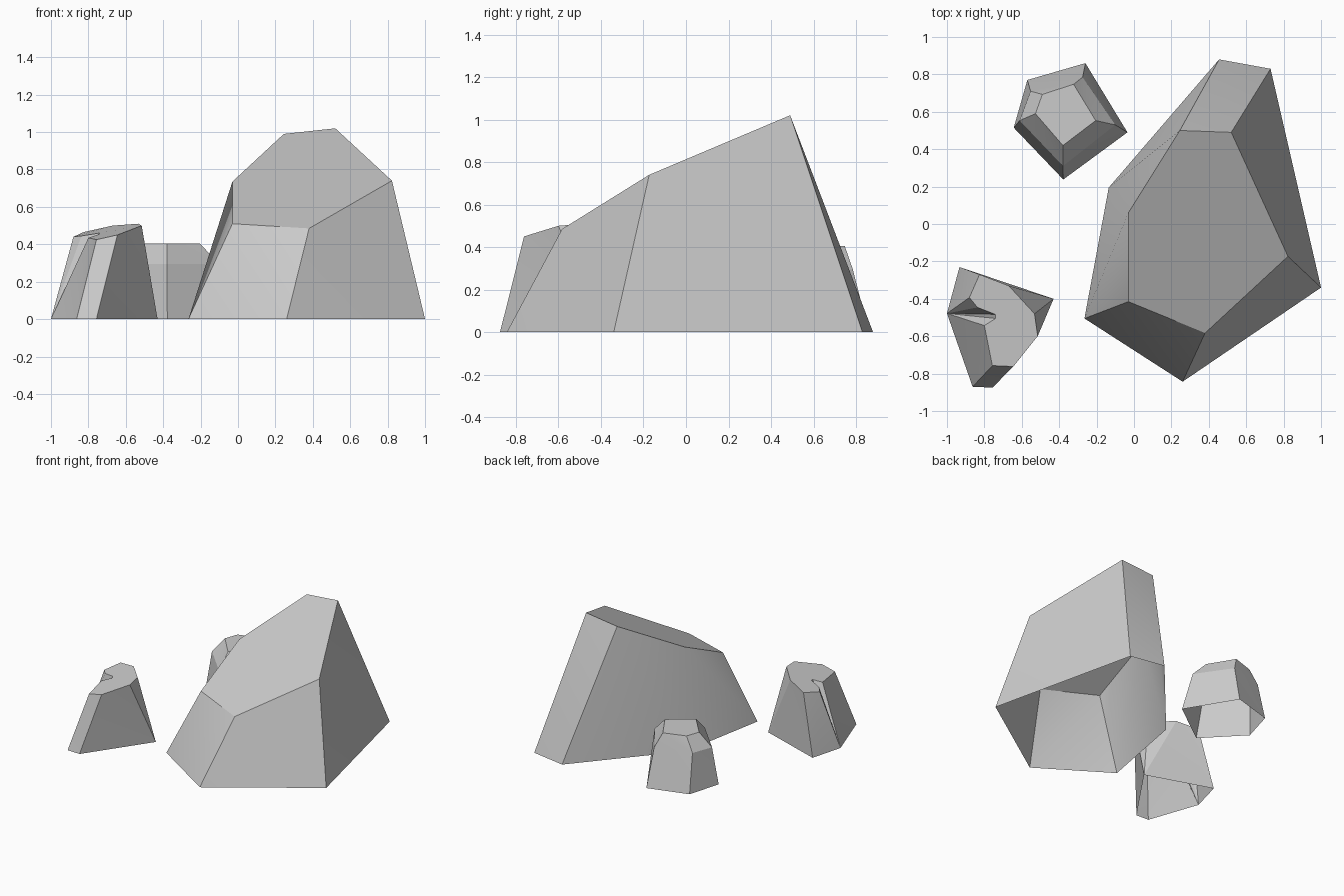
import bpy
import bmesh
import math

default_cube = bpy.data.objects.get("Cube")
if default_cube:
    bpy.data.objects.remove(default_cube, do_unlink=True)

# One plain stone colour for every rock
stone = bpy.data.materials.new("grey_stone")
stone.use_nodes = True
stone_colour = (0.6, 0.6, 0.6, 1)
stone.diffuse_color = stone_colour
shader = stone.node_tree.nodes["Principled BSDF"]
shader.inputs["Base Color"].default_value = stone_colour
shader.inputs["Roughness"].default_value = 0.9


def ground(outline):
    """Place a flat outline on the ground."""
    return [(x, y, 0) for x, y in outline]


def make_rock(name, rings, smooth_angle):
    """Loft walls through the rings and cap the last one; the underside stays open.
    Each wall is folded outward along one diagonal, and repeated points
    in a ring collapse their triangles."""
    bm = bmesh.new()
    loops = [[bm.verts.new(point) for point in ring] for ring in rings]
    for lower, upper in zip(loops, loops[1:]):
        count = len(lower)
        for i in range(count):
            j = (i + 1) % count
            bm.faces.new((lower[i], lower[j], upper[i]))
            bm.faces.new((lower[j], upper[j], upper[i]))
    bm.faces.new(loops[-1])
    bmesh.ops.remove_doubles(bm, verts=bm.verts[:], dist=0.001)
    mesh = bpy.data.meshes.new(name)
    bm.to_mesh(mesh)
    bm.free()
    mesh.materials.append(stone)
    rock = bpy.data.objects.new(name, mesh)
    bpy.context.collection.objects.link(rock)

    # Soften only the shallow creases
    bpy.ops.object.select_all(action="DESELECT")
    rock.select_set(True)
    bpy.context.view_layer.objects.active = rock
    bpy.ops.object.shade_smooth_by_angle(angle=math.radians(smooth_angle))
    return rock


# Large boulder: six sides and a top sloping down to the front
boulder_base = ground([(.26, -.843), (1, -.34), (.73, .83),
                       (.455, .88), (-.135, .195), (-.265, -.505)])
boulder_top = [(.38, -.583, .485), (.823, -.173, .74), (.52, .49, 1.02),
               (.245, .5, .99), (-.03, .06, .735), (-.03, -.415, .51)]
make_rock("large_boulder", [boulder_base, boulder_top], 33)

# Small rear rock: five sides, a chamfered shoulder and a flat top
rear_base = ground([(-.378, .238), (-.035, .49), (-.26, .86), (-.57, .77), (-.643, .515)])
rear_shoulder = [(x, y, .295) for x, y in
                 [(-.38, .31), (-.1, .53), (-.275, .785), (-.553, .71), (-.612, .553)]]
rear_top = [(x, y, .405) for x, y in
            [(-.38, .42), (-.205, .553), (-.323, .747), (-.49, .693), (-.527, .59)]]
make_rock("rear_rock", [rear_base, rear_shoulder, rear_top], 20)

# Small front rock: five ground corners fan out to an uneven top with a crack
crack_foot, front_a, front_b = (-1, -.478), (-.863, -.87), (-.757, -.875)
side_foot, back_foot = (-.43, -.4), (-.933, -.23)
front_base = ground([crack_foot, front_a, front_b] + [side_foot] * 3
                    + [back_foot] * 2 + [crack_foot] * 3)
front_lip, back_lip = (-.8, -.543, .435), (-.837, -.446, .445)
crack_back, crack_front = (-.742, -.483, .46), (-.74, -.505, .455)
front_top = [front_lip, (-.757, -.757, .425), (-.645, -.762, .45), (-.515, -.6, .5),
             (-.532, -.48, .51), (-.67, -.33, .5), (-.826, -.27, .465),
             (-.88, -.393, .44), back_lip, crack_back, crack_front]
make_rock("cracked_front_rock", [front_base, front_top], 15)
